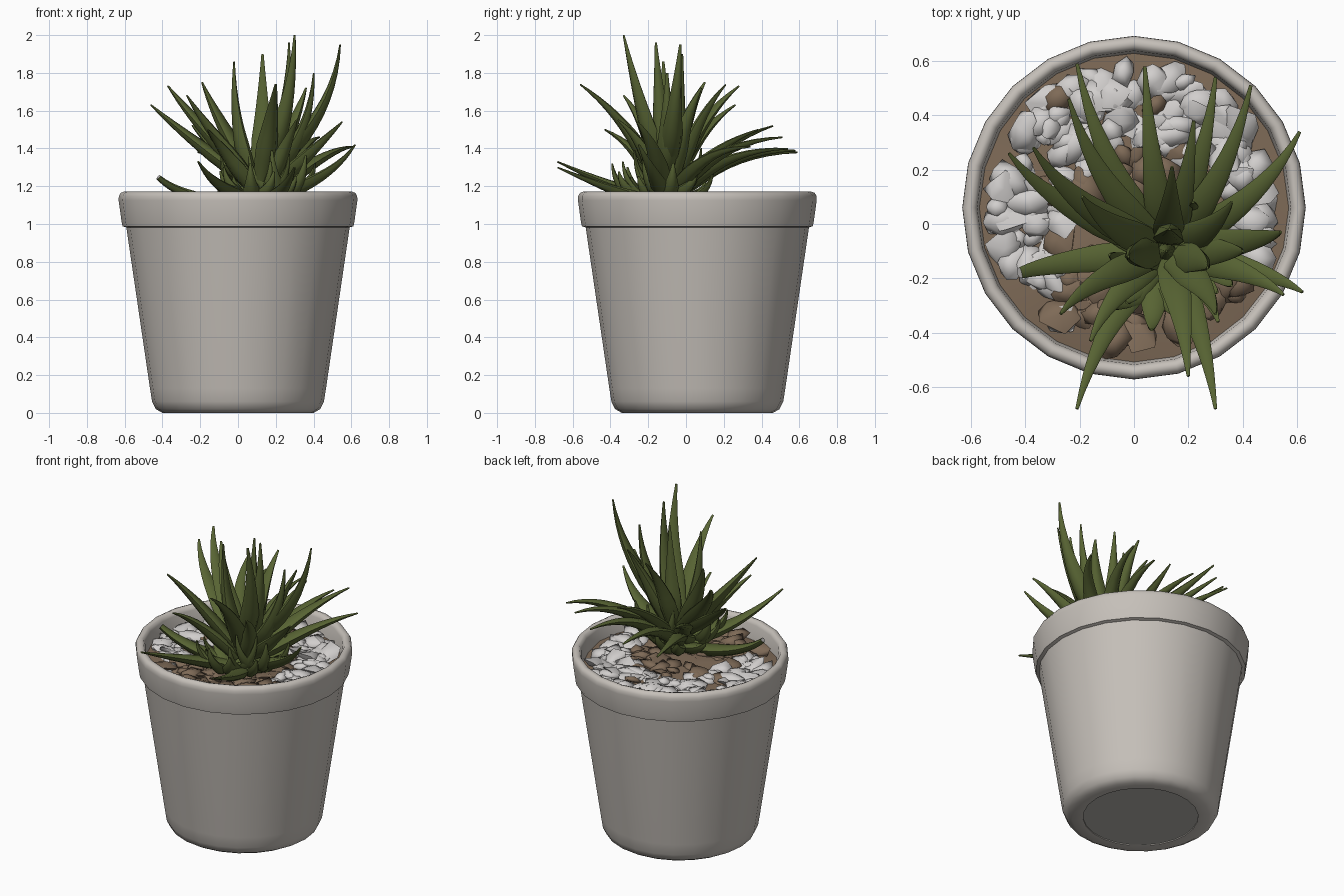
import bpy, bmesh, math, random
from math import sin, cos, tau
from mathutils import Vector, Matrix

random.seed(4)
if "Cube" in bpy.data.objects:
    bpy.data.objects.remove(bpy.data.objects["Cube"])


def material(name, rgb):
    m = bpy.data.materials.new(name)
    m.use_nodes = True
    color = (*rgb, 1)
    m.diffuse_color = color
    m.node_tree.nodes["Principled BSDF"].inputs["Base Color"].default_value = color
    return m


glaze = material("pale_ceramic", (.56, .525, .485))
underside = material("grey_underside", (.46, .455, .42))
earth = material("brown_earth", (.21, .145, .095))
stone = material("white_stone", (.64, .62, .61))
green = material("leaf_green", (.096, .126, .033))

POT = Vector((0, .06, 0))
PLANT = Vector((.12, -.1, 0))
SIDES = 24


def finish(name, bm, mats, angle=40):
    bmesh.ops.recalc_face_normals(bm, faces=bm.faces)
    mesh = bpy.data.meshes.new(name)
    bm.to_mesh(mesh)
    bm.free()
    for m in mats:
        mesh.materials.append(m)
    ob = bpy.data.objects.new(name, mesh)
    bpy.context.collection.objects.link(ob)
    bpy.ops.object.select_all(action='DESELECT')
    ob.select_set(True)
    bpy.context.view_layer.objects.active = ob
    bpy.ops.object.shade_smooth_by_angle(angle=math.radians(angle))


def bridge(bm, a, b):
    for i in range(len(a)):
        j = (i + 1) % len(a)
        bm.faces.new((a[i], a[j], b[j], b[i]))


def lathe(bm, profile):
    rings = []
    for r, z in profile:
        rings.append([bm.verts.new(POT + Vector((r * sin(tau * i / SIDES), r * cos(tau * i / SIDES), z)))
                      for i in range(SIDES)])
    for a, b in zip(rings, rings[1:]):
        bridge(bm, a, b)
    return rings


# Pot: tapered wall, overhanging rounded lip and hollow mouth
bm = bmesh.new()
rings = lathe(bm, [(.335, .01), (.335, 0), (.4, 0), (.435, .02), (.455, .06), (.466, .13),
                   (.582, .92), (.591, .982), (.611, .988), (.616, 1.01), (.632, 1.125),
                   (.631, 1.148), (.621, 1.165), (.605, 1.171), (.588, 1.166), (.577, 1.145),
                   (.565, 1.03)])
bm.faces.new(rings[-1])
finish("pot", bm, [glaze], 55)

# Recessed base disc
bm = bmesh.new()
rings = lathe(bm, [(.335, .009), (.335, .006)])
for ring in rings:
    bm.faces.new(ring)
finish("base_disc", bm, [underside])

# Soil: a gently mounded disc
bm = bmesh.new()
rings = lathe(bm, [(.57, 1.06), (.42, 1.075), (.25, 1.085), (.1, 1.09)])
bm.faces.new(rings[-1])
for v in bm.verts:
    v.co.z += random.uniform(-.01, .012)
finish("soil", bm, [earth])


# Gravel: flat overlapping chips, white at the back and sides, brown in front
def gravel(name, count, mat, pale):
    bm = bmesh.new()
    placed = 0
    while placed < count:
        a, r = random.uniform(0, tau), .505 * math.sqrt(random.random())
        p = POT + Vector((r * cos(a), r * sin(a), 1.083 + random.uniform(-.012, .012)))
        near_plant = (p - PLANT - Vector((-.07, .06, 0))).xy.length < .3
        in_front = p.y < -.17 and p.x > -.27
        if pale and (near_plant or in_front):
            continue
        if not pale and not (near_plant or in_front) and random.random() < .9:
            continue
        size = random.uniform(.035, .075)
        tilt = Matrix.Rotation(random.uniform(-.35, .35), 4, 'X') @ Matrix.Rotation(a * 3, 4, 'Z')
        shape = Matrix.Diagonal((size * 1.25, size, size * .42, 1))
        chip = bmesh.ops.create_icosphere(bm, subdivisions=1, radius=1,
                                          matrix=Matrix.Translation(p) @ tilt @ shape)
        for v in chip["verts"]:
            v.co = p + (v.co - p) * random.uniform(.6, 1.25)
        placed += 1
    finish(name, bm, [mat], 80)


gravel("white_gravel", 150, stone, True)
gravel("brown_gravel", 85, earth, False)


# Leaves: crescent section swept along an arched path to a point or a cut end
def leaf(bm, base, mid, tip, width, end=.006):
    steps, n = 10, 8
    prev = None
    out = Vector((tip.x - base.x, tip.y - base.y, 0)).normalized()
    side = out.cross(Vector((0, 0, 1)))
    for k in range(steps + 1):
        t = k / steps
        p = base * (1 - t) ** 2 + mid * 2 * t * (1 - t) + tip * t * t
        along = ((mid - base) * (1 - t) + (tip - mid) * t).normalized()
        across = (side - along * side.dot(along)).normalized()
        up = across.cross(along)
        if t < .25:
            w = width * (.75 + t)
        else:
            w = end + (width - end) * (1 - (t - .25) / .75) ** 1.05
        ring = []
        for i in range(n):
            c, s = cos(tau * i / n), sin(tau * i / n)
            lift = s * (.5 if s > 0 else .85) + .2 * c * c
            ring.append(bm.verts.new(p + across * (w * c) + up * (w * lift)))
        if prev:
            bridge(bm, prev, ring)
        else:
            bm.faces.new(ring)
        prev = ring
    bm.faces.new(prev).material_index = int(end > .02)


TIPS = [  # upright crown
    (.3, -.33, 2), (.27, -.16, 1.96), (.54, -.03, 1.95), (.13, -.02, 1.9), (-.02, -.12, 1.86),
    (.2, -.56, 1.74), (.4, -.1, 1.8), (.36, .08, 1.72), (.14, .21, 1.74), (-.19, .1, 1.75),
    # middle tier
    (-.37, .28, 1.73), (-.46, .26, 1.63), (-.27, -.33, 1.68), (.55, -.26, 1.54),
    (-.24, .46, 1.52), (.22, .38, 1.5), (-.16, -.43, 1.5), (.31, -.36, 1.55),
    # low spreading tier
    (.43, .51, 1.46), (.3, .54, 1.4), (.04, .58, 1.39), (-.21, .59, 1.38), (.61, .34, 1.41),
    (.62, -.25, 1.42), (-.42, -.18, 1.25), (-.21, -.68, 1.33), (.3, -.68, 1.3)]

bm = bmesh.new()
for xyz in TIPS:
    tip = Vector(xyz)
    out = Vector((tip.x - PLANT.x, tip.y - PLANT.y, 0))
    height = tip.z - 1.2
    base = PLANT + out.normalized() * .045 + Vector((0, 0, 1.09 + .28 * height))
    mid = (base + tip) / 2 + Vector((out.x * .2, out.y * -.12, 0))
    if tip.z > 1.77:
        mid += out * .15 - Vector((0, 0, .06))
    elif tip.z > 1.48:
        mid.z += .07
    else:
        mid.z += .13 if tip.y > 0 else -.05
    cut = tip.z < 1.28
    leaf(bm, base, mid, tip, .06 if height > .5 else .054, .021 if cut else .006)
finish("long_leaves", bm, [green, stone], 60)

# Short young leaves curling around the heart and the side shoots
bm = bmesh.new()
for centre, count, reach in ((PLANT, 9, .22), (Vector((.23, -.1, .05)), 7, .16),
                             (Vector((.08, -.2, .03)), 7, .17)):
    for i in range(count):
        a = tau * i / count + random.uniform(-.2, .2)
        out = Vector((cos(a), sin(a), 0))
        base = centre + out * .02 + Vector((0, 0, 1.1))
        tip = base + out * reach + Vector((0, 0, random.uniform(.1, .28)))
        leaf(bm, base, base + out * reach * .9 + Vector((0, 0, .05)), tip, .05)
finish("short_leaves", bm, [green], 60)

# Stem holding the rosette, closed by a pointed bud
bm = bmesh.new()
bmesh.ops.create_cone(bm, cap_ends=True, segments=10, radius1=.06, radius2=.004, depth=.42,
                      matrix=Matrix.Translation(PLANT + Vector((0, 0, 1.26))))
finish("stem", bm, [green])
